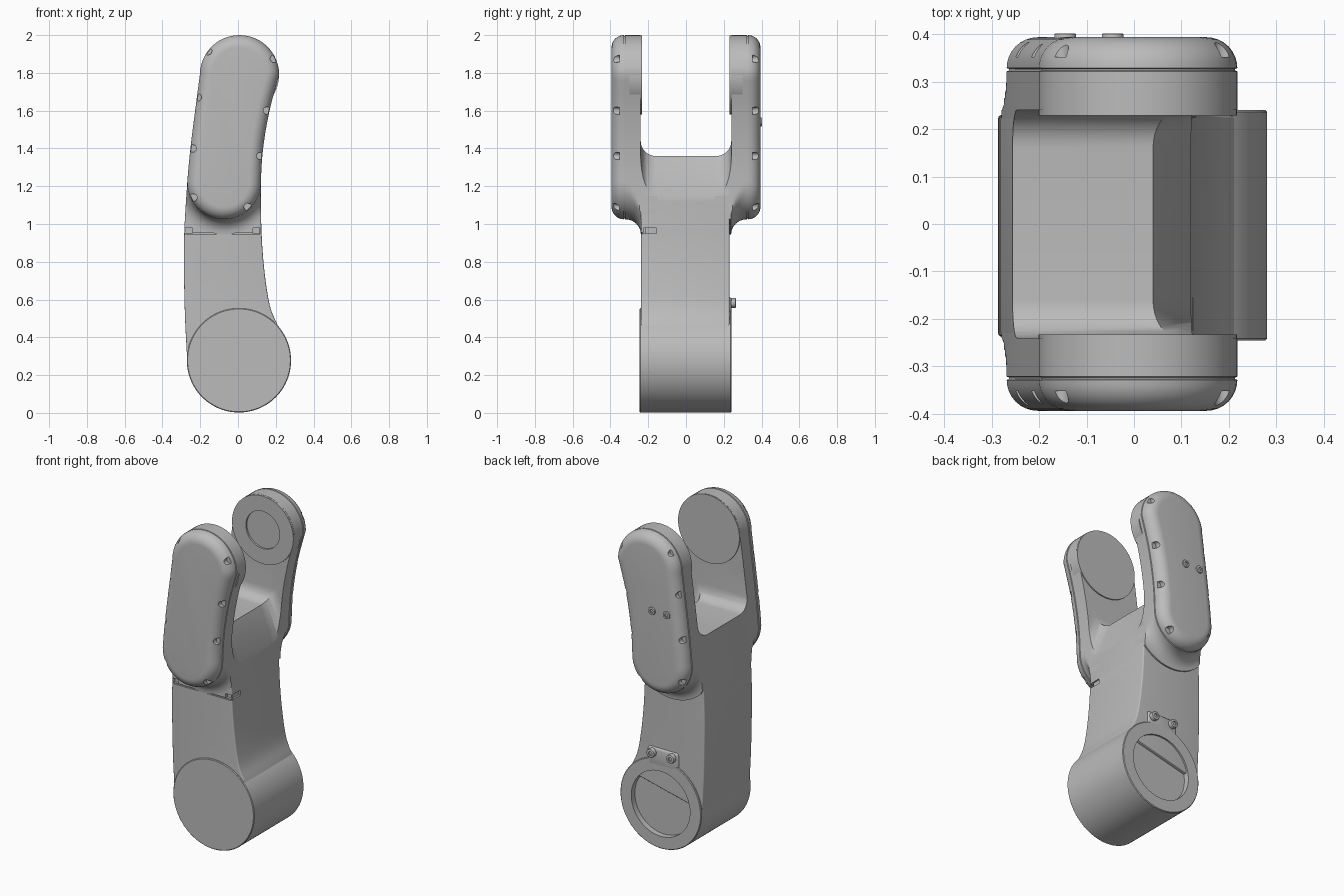
import bpy, bmesh, math
from mathutils import Vector, Matrix

cube = bpy.data.objects.get("Cube")
if cube:
    bpy.data.objects.remove(cube)

grey = bpy.data.materials.new("plain_grey")
grey.use_nodes = True
grey.diffuse_color = (0.5, 0.5, 0.5, 1)
grey.node_tree.nodes["Principled BSDF"].inputs["Base Color"].default_value = (0.5, 0.5, 0.5, 1)


def make(name, bm, matrix=None):
    bmesh.ops.recalc_face_normals(bm, faces=bm.faces)
    mesh = bpy.data.meshes.new(name)
    bm.to_mesh(mesh)
    bm.free()
    if matrix:
        mesh.transform(matrix)
    mesh.materials.append(grey)
    obj = bpy.data.objects.new(name, mesh)
    bpy.context.collection.objects.link(obj)
    return obj


def loft(name, rings, matrix=None):
    """Skin closed rings of equal length and cap both ends."""
    bm = bmesh.new()
    rows = [[bm.verts.new(p) for p in ring] for ring in rings]
    n = len(rows[0])
    for a, b in zip(rows, rows[1:]):
        for i in range(n):
            bm.faces.new((a[i], a[(i + 1) % n], b[(i + 1) % n], b[i]))
    bm.faces.new(rows[0])
    bm.faces.new(rows[-1])
    return make(name, bm, matrix)


def disc(name, x, z, r, y0, y1, sides=64):
    ring = [(x + r * math.cos(t), z + r * math.sin(t))
            for t in (2 * math.pi * i / sides for i in range(sides))]
    return loft(name, [[(px, y, pz) for px, pz in ring] for y in (y0, y1)])


def block(name, centre, size):
    bm = bmesh.new()
    bmesh.ops.create_cube(bm, size=1)
    return make(name, bm, Matrix.Translation(centre) @ Matrix.Diagonal((*size, 1)))


def finish(obj, cutters=(), bevel=0, segments=5):
    """Bevel, cut, bake the modifiers and smooth."""
    if bevel:
        m = obj.modifiers.new("bevel", "BEVEL")
        m.width, m.segments = bevel, segments
        m.limit_method, m.angle_limit = "ANGLE", math.radians(50)
    for c in cutters:
        c.hide_render = True
        m = obj.modifiers.new("cut", "BOOLEAN")
        m.operation, m.solver, m.object = "DIFFERENCE", "EXACT", c
    bpy.context.view_layer.update()
    graph = bpy.context.evaluated_depsgraph_get()
    mesh = bpy.data.meshes.new_from_object(obj.evaluated_get(graph))
    obj.modifiers.clear()
    obj.data = mesh
    mesh.shade_smooth()
    mesh.set_sharp_from_angle(angle=math.radians(35))
    return obj


def curve(points, steps=6):
    """Smooth curve through a few points."""
    p = [Vector(q) for q in points]
    p = [2 * p[0] - p[1]] + p + [2 * p[-1] - p[-2]]
    out = []
    for a, b, c, d in zip(p, p[1:], p[2:], p[3:]):
        for i in range(steps):
            t = i / steps
            out.append(0.5 * (2 * b + (c - a) * t + (2 * a - 5 * b + 4 * c - d) * t * t
                              + (3 * b - a - 3 * c + d) * t ** 3))
    return out + [p[-2]]


# Side edges of the whole link, from low to high, as (x, z)
left_edge = curve([(-.27, .3), (-.282, .55), (-.286, .9), (-.27, 1.2), (-.252, 1.4), (-.227, 1.6), (-.202, 1.79)])
right_edge = curve([(.23, .42), (.205, .475), (.168, .57), (.14, .75), (.125, .95),
                    (.121, 1.2), (.133, 1.4), (.167, 1.6), (.218, 1.79)])


def edge_x(edge, z):
    for a, b in zip(edge, edge[1:]):
        if a.y <= z <= b.y:
            return a.x + (b.x - a.x) * (z - a.y) / (b.y - a.y)
    return edge[-1].x


# Arm outline: curved capsule
LOW, HIGH = 1.22, 1.79


def arc(z, start, n=24):
    xl, xr = edge_x(left_edge, z), edge_x(right_edge, z)
    r = (xr - xl) / 2
    return [Vector(((xl + xr) / 2 + r * math.cos(t), z + r * math.sin(t)))
            for t in (start + math.pi * i / n for i in range(n + 1))]


outline = (arc(LOW, math.pi)
           + [p for p in right_edge if LOW + .01 < p.y < HIGH - .01]
           + arc(HIGH, 0)
           + [p for p in reversed(left_edge) if LOW + .01 < p.y < HIGH - .01])


def offset(d):
    """Outline inset by -d, or flared by d at its lower end within the side edges."""
    out = []
    for i, p in enumerate(outline):
        t = outline[(i + 1) % len(outline)] - outline[i - 1]
        q = p + Vector((t.y, -t.x)).normalized() * d
        if d > 0:
            q = q if p.y < 1.3 else p.copy()
            if q.y < 1.3:
                q.x = min(max(q.x, edge_x(left_edge, q.y)), edge_x(right_edge, q.y))
        out.append(q)
    return out


# Slot cutters: rounded U, one level and one sloping down to the right
def slot(name, x0, x1, matrix):
    r, w = .08, .24
    u = [(-w, 1), (w, 1)]
    for sign, start in ((1, 0), (-1, -math.pi / 2)):
        for i in range(9):
            t = start - i * math.pi / 16
            u.append((sign * (w - r) + r * math.cos(t), r + r * math.sin(t)))
    return loft(name, [[(x, y, z) for y, z in u] for x in (x0, x1)], matrix)


saddle = [slot("saddle_cutter", -1, 1, Matrix.Translation((0, 0, 1.36))),
          slot("slope_cutter", -.3, 1, Matrix.Translation((.04, 0, 1.36))
               @ Matrix.Rotation(math.radians(69), 4, "Y"))]
helpers = list(saddle)

# Main body
profile = ([p for p in right_edge if p.y < 1.5] + [p for p in reversed(left_edge) if p.y < 1.5])
body = loft("body", [[(p.x, y, p.y) for p in profile] for y in (-.238, .23)])
seams = [block("seam_cutter", (-.08, -.24, .95), (.5, .02, .008))]
seams += [block("seam_notch_cutter", (x, -.235, .965), (.04, .04, .03)) for x in (-.26, -.08, .1)]
seams.append(block("side_notch_cutter", (.125, -.19, .965), (.02, .07, .03)))
helpers += seams
finish(body, saddle + seams, bevel=.05)

# Arms with flared root, seam and rounded cover
quarter = [math.pi / 2 * i / 8 for i in range(9)]
rings = [(.15, .08)] + [(.322 - .083 * math.cos(t), .08 * (1 - math.sin(t))) for t in quarter]
rings += [(.324, -.005), (.327, -.005)]
rings += [(.329 + .065 * math.sin(t), -.065 * (1 - math.cos(t))) for t in quarter]
notch_spots = [(-.158, 1.915), (.19, 1.875), (-.213, 1.67), (.154, 1.6),
               (-.24, 1.4), (.119, 1.36), (-.236, 1.14), (.052, 1.09)]
for side, label in ((-1, "front"), (1, "back")):
    arm = loft(label + "_arm", [[(p.x, side * y, p.y) for p in offset(d)] for y, d in rings])
    notches = [disc("notch_cutter", x, z, .02, side * .352, side * .45, 16) for x, z in notch_spots]
    helpers += notches
    finish(arm, saddle + notches)

# Joint discs on the inner faces of the arms
finish(disc("front_joint_disc", .008, HIGH, .209, -.3, -.233))
pocket = disc("joint_pocket_cutter", .008, HIGH, .115, .2, .25)
helpers.append(pocket)
finish(disc("back_joint_disc", .008, HIGH, .209, .229, .3), [pocket])

# Base drum with a round recess at the back
recess = disc("drum_recess_cutter", .005, .278, .2, .205, .4, 96)
helpers.append(recess)
finish(disc("base_drum", .005, .278, .276, -.246, .24, 96), [recess], bevel=.004, segments=1)

# Screw lug above the drum
finish(block("screw_lug", (-.008, .222, .555), (.21, .036, .12)), bevel=.015, segments=3)


def screw(name, x, z, r, y0, y1):
    socket = disc("socket_cutter", x, z, r * .5, y1 - .008, y1 + .05, 6)
    helpers.append(socket)
    finish(disc(name, x, z, r, y0, y1, 24), [socket], bevel=.003, segments=2)


for x in (.06, -.075):
    screw("lug_screw", x, .582, .026, .22, .264)
for x in (-.145, -.045):
    screw("arm_screw", x, 1.54, .023, .38, .402)

for h in helpers:
    bpy.data.objects.remove(h)
